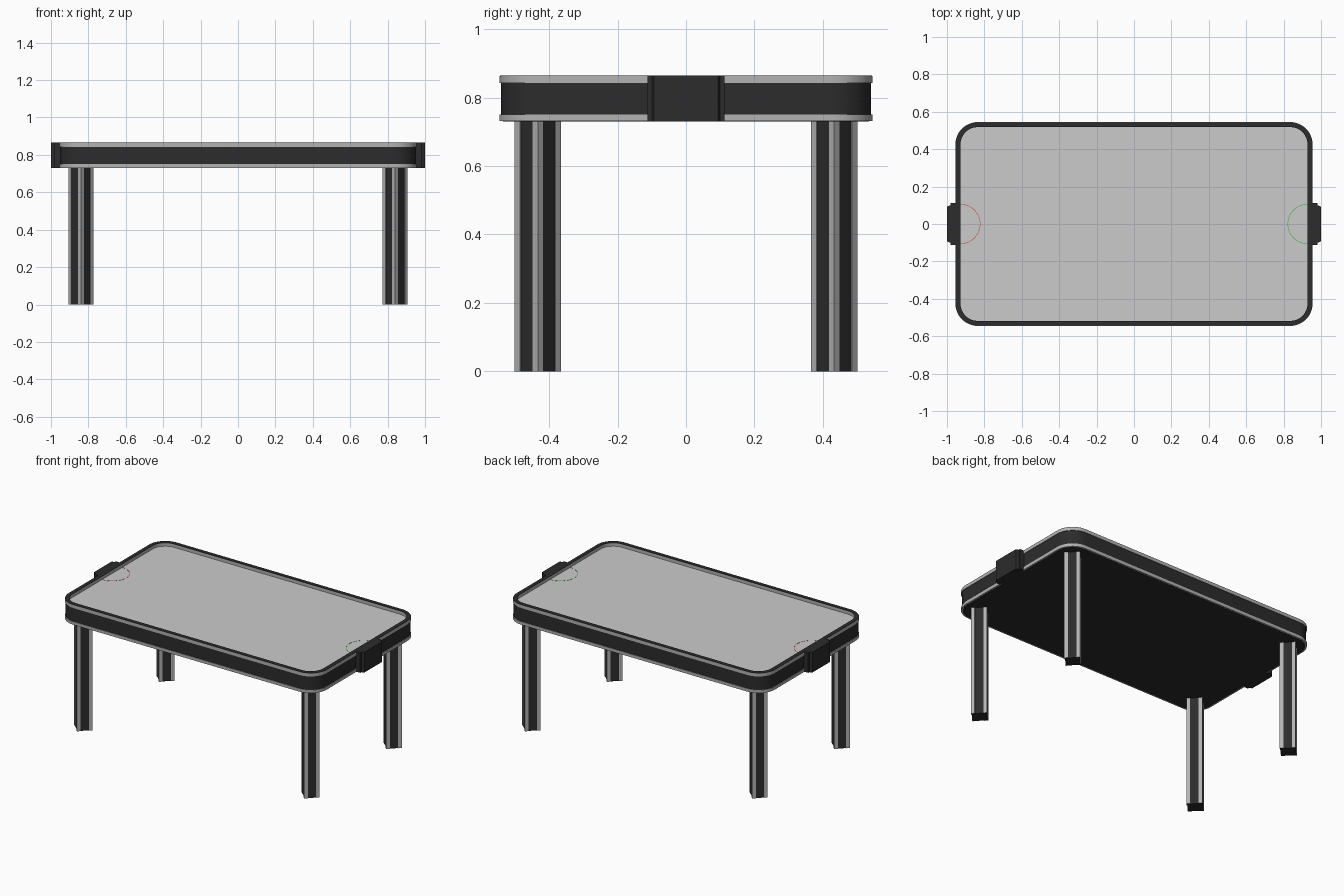
import bpy, bmesh
from math import cos, sin, pi, radians
from mathutils import Matrix

if "Cube" in bpy.data.objects:
    bpy.data.objects.remove(bpy.data.objects["Cube"])


def material(name, rgb):
    m = bpy.data.materials.new(name)
    m.diffuse_color = (*rgb, 1)
    m.use_nodes = True
    m.node_tree.nodes["Principled BSDF"].inputs["Base Color"].default_value = m.diffuse_color
    return m


BLACK = material("black", (0.025, 0.025, 0.025))
SILVER = material("silver", (0.45, 0.45, 0.45))
RED = material("red", (0.7, 0.08, 0.06))
GREEN = material("green", (0.05, 0.5, 0.06))

HX, HY, R = 0.955, 0.545, 0.12     # table half sizes and corner radius


def finish(name, bm, *mats):
    bmesh.ops.recalc_face_normals(bm, faces=bm.faces)
    me = bpy.data.meshes.new(name)
    bm.to_mesh(me)
    bm.free()
    for m in mats:
        if m:
            me.materials.append(m)
    ob = bpy.data.objects.new(name, me)
    bpy.context.collection.objects.link(ob)
    return ob


def outline(inset, steps=12):
    """Rounded rectangle, moved inwards by inset."""
    r = R - inset
    pts = []
    for i, (sx, sy) in enumerate(((1, 1), (-1, 1), (-1, -1), (1, -1))):
        for k in range(steps + 1):
            a = (i + k / steps) * pi / 2
            pts.append((sx * (HX - R) + r * cos(a), sy * (HY - R) + r * sin(a)))
    return pts


def prism(name, pts, z0, z1, mat):
    bm = bmesh.new()
    face = bm.faces.new([bm.verts.new((x, y, z0)) for x, y in pts])
    ext = bmesh.ops.extrude_face_region(bm, geom=[face], use_keep_orig=True)
    verts = [v for v in ext["geom"] if isinstance(v, bmesh.types.BMVert)]
    bmesh.ops.translate(bm, vec=(0, 0, z1 - z0), verts=verts)
    return finish(name, bm, mat)


def ring(name, out, inn, z0, z1, mat, closed=True):
    """Solid band between an outer and an inner outline."""
    bm = bmesh.new()
    loops = [[bm.verts.new((x, y, z)) for x, y in pts]
             for pts, z in ((out, z0), (out, z1), (inn, z1), (inn, z0))]
    n = len(out)
    for a in range(4):
        la, lb = loops[a], loops[(a + 1) % 4]
        for i in range(n if closed else n - 1):
            j = (i + 1) % n
            bm.faces.new((la[i], la[j], lb[j], lb[i]))
    if not closed:
        bm.faces.new([l[0] for l in loops])
        bm.faces.new([l[-1] for l in loops])
    return finish(name, bm, mat)


def arc(cx, r, a0, a1, n=40):
    return [(cx + r * cos(a0 + (a1 - a0) * i / n), r * sin(a0 + (a1 - a0) * i / n))
            for i in range(n + 1)]


def box(bm, cx, cy, z0, z1, wx, wy):
    m = Matrix.Translation((cx, cy, (z0 + z1) / 2)) @ Matrix.Diagonal((wx, wy, z1 - z0, 1))
    bmesh.ops.create_cube(bm, size=1, matrix=m)


# Table body: black apron between two silver trims
ring("bottom_trim", outline(0), outline(0.012), 0.731, 0.751, SILVER)
prism("bottom_panel", outline(0.010), 0.73, 0.75, BLACK)
ring("apron", outline(0.004), outline(0.020), 0.75, 0.843, BLACK)
ring("top_trim", outline(0), outline(0.027), 0.842, 0.863, SILVER)
ring("rim_cap", outline(0.001), outline(0.027), 0.863, 0.865, BLACK)

# Playing surface with its markings
Z = 0.84
prism("playing_surface", outline(0.018), 0.82, Z, None)
ring("left_goal_arc", arc(-0.928, 0.107, -pi / 2, pi / 2), arc(-0.928, 0.104, -pi / 2, pi / 2),
     Z, Z + 0.0008, RED, False)
ring("right_goal_arc", arc(0.928, 0.107, pi / 2, 3 * pi / 2), arc(0.928, 0.104, pi / 2, 3 * pi / 2),
     Z, Z + 0.0008, GREEN, False)

# Goal boxes at both ends, with stepped sides
half = [(0.932, 0.100), (0.950, 0.100), (0.950, 0.112), (0.982, 0.112), (0.982, 0.100), (1.0, 0.093)]
profile = half + [(x, -y) for x, y in reversed(half)]
for side, s in (("left", -1), ("right", 1)):
    prism(side + "_goal_box", [(s * x, y) for x, y in profile], 0.73, 0.865, BLACK)

# Legs: square, turned 45 degrees, silver corner posts around a black core
H, W = 0.0477, 0.022
for fb, sy in (("front", -1), ("back", 1)):
    for lr, sx in (("left", -1), ("right", 1)):
        place = Matrix.Translation((sx * 0.84, sy * 0.433, 0)) @ Matrix.Rotation(radians(45), 4, "Z")
        bm = bmesh.new()
        box(bm, 0, 0, 0, 0.735, 2 * H - 0.006, 2 * H - 0.006)
        finish(f"{fb}_{lr}_leg_core", bm, BLACK).matrix_world = place
        bm = bmesh.new()
        for px in (-1, 1):
            for py in (-1, 1):
                box(bm, px * (H - W / 2), py * (H - W / 2), 0, 0.735, W, W)
        bm.normal_update()
        for f in bm.faces:
            if f.normal.z < -0.5:
                f.material_index = 1
        finish(f"{fb}_{lr}_leg_posts", bm, SILVER, BLACK).matrix_world = place

# Smooth rounded corners, keep edges sharp
for ob in bpy.context.collection.objects:
    ob.select_set(True)
    bpy.context.view_layer.objects.active = ob
bpy.ops.object.shade_smooth_by_angle(angle=radians(30))
